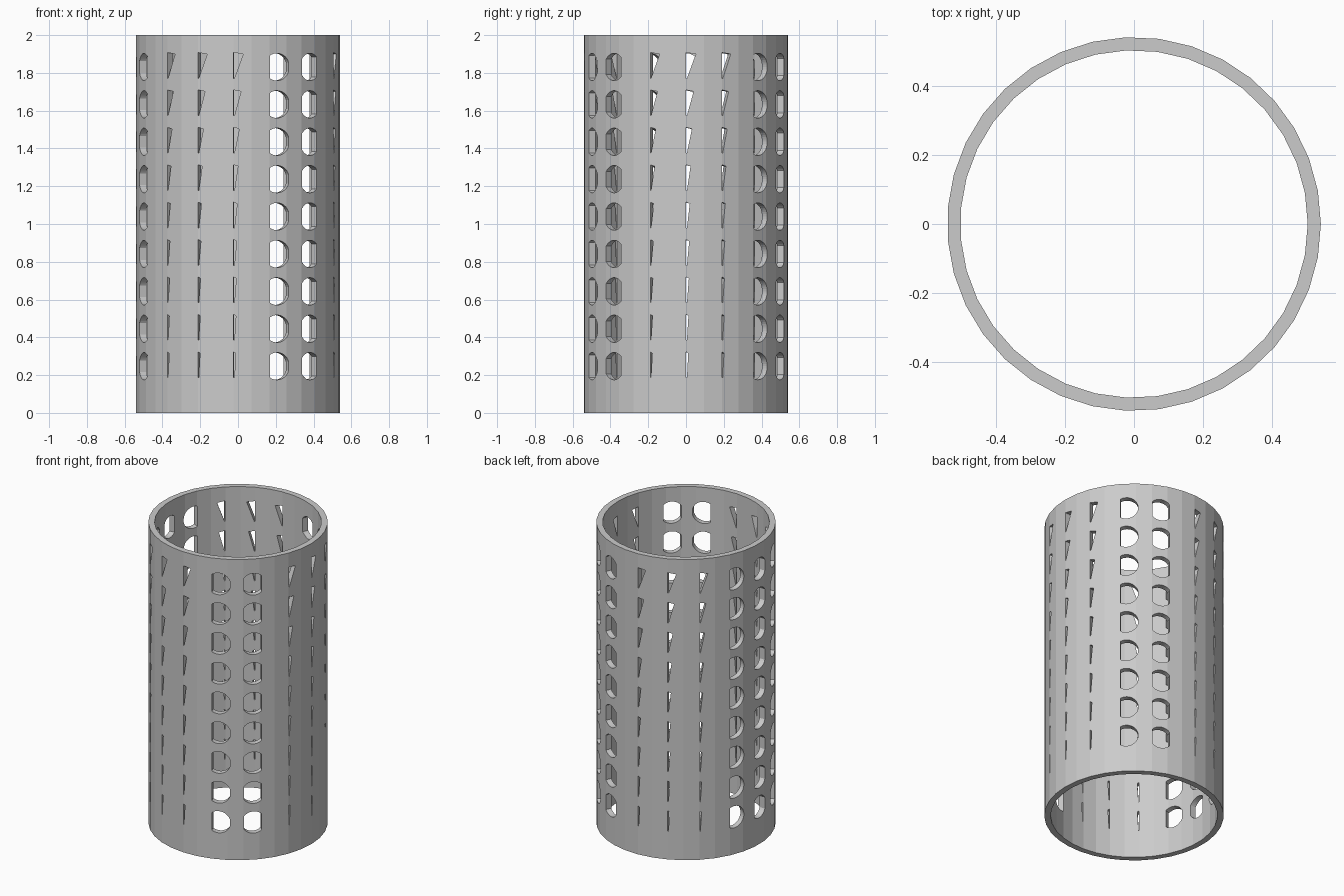
import bpy, bmesh, math

if "Cube" in bpy.data.objects:
    bpy.data.objects.remove(bpy.data.objects["Cube"])

SIDES, R_OUT, R_IN, HEIGHT = 35, 0.541, 0.503, 2.0
STEP = 2 * math.pi / SIDES
COLUMNS, ROWS = 16, 9
HOLE_R = 0.0725


def make_object(name, bm):
    bmesh.ops.recalc_face_normals(bm, faces=bm.faces)
    mesh = bpy.data.meshes.new(name)
    bm.to_mesh(mesh)
    bm.free()
    obj = bpy.data.objects.new(name, mesh)
    bpy.context.collection.objects.link(obj)
    return obj


def add_prism(bm, points, angle):
    """Extrude a (sideways, z) outline radially through the wall."""
    c, s = math.cos(angle), math.sin(angle)
    inner, outer = [[bm.verts.new((r * c - t * s, r * s + t * c, z)) for t, z in points]
                    for r in (0.42, 0.62)]
    bm.faces.new(inner[::-1])
    bm.faces.new(outer)
    n = len(points)
    for i in range(n):
        j = (i + 1) % n
        bm.faces.new((inner[i], inner[j], outer[j], outer[i]))


def clipped_circle(zc, left, right):
    """Round outline with straight vertical cuts on its sides."""
    left, right = max(left, -HOLE_R), min(right, HOLE_R)
    a0, a1 = math.acos(left / HOLE_R), math.acos(right / HOLE_R)
    n = 12
    top = [(HOLE_R * math.cos(a), HOLE_R * math.sin(a))
           for a in (a1 + (a0 - a1) * i / n for i in range(n + 1))]
    pts = top + [(x, -z) for x, z in reversed(top)]
    out = []
    for x, z in pts:
        if not out or math.dist((x, zc + z), out[-1]) > 1e-4:
            out.append((x, zc + z))
    if math.dist(out[0], out[-1]) < 1e-4:
        out.pop()
    return out


# Tube wall
bm = bmesh.new()
rings = [[bm.verts.new((r * math.cos(k * STEP), r * math.sin(k * STEP), z)) for k in range(SIDES)]
         for r, z in ((R_OUT, 0), (R_OUT, HEIGHT), (R_IN, HEIGHT), (R_IN, 0))]
for i in range(4):
    a, b = rings[i], rings[(i + 1) % 4]
    for k in range(SIDES):
        m = (k + 1) % SIDES
        bm.faces.new((a[k], a[m], b[m], b[k]))
tube = make_object("perforated_tube", bm)

# Openings: rounded windows in some columns, narrow wedge slits in the others
WINDOWS = {2, 3, 7, 8, 9, 13, 14}
SLIT_WIDTHS = (0.012, 0.013, 0.015, 0.017, 0.02, 0.024, 0.031, 0.04, 0.052)
bm = bmesh.new()
for col in range(COLUMNS):
    angle = col * 2 * math.pi / COLUMNS
    for row in range(ROWS):
        zc = 0.2475 + 0.198 * row
        if col in WINDOWS:
            k = math.floor(angle / STEP)
            left = R_OUT * math.sin(k * STEP - angle) + 0.001
            right = R_OUT * math.sin((k + 1) * STEP - angle) + 0.014
            add_prism(bm, clipped_circle(zc, left, right), angle)
        else:
            w = SLIT_WIDTHS[row]
            pts = [(0.001, zc - 0.06), (0.005, zc - 0.06),
                   (w, zc + 0.068), (0.001, zc + 0.076)]
            add_prism(bm, pts, round(angle / STEP) * STEP)
cutter = make_object("opening_cutters", bm)
cutter.hide_render = True

# Cut the openings
mod = tube.modifiers.new("openings", 'BOOLEAN')
mod.operation = 'DIFFERENCE'
mod.solver = 'EXACT'
mod.object = cutter
bpy.context.view_layer.objects.active = tube
tube.select_set(True)
bpy.ops.object.modifier_apply(modifier=mod.name)
bpy.data.objects.remove(cutter)
